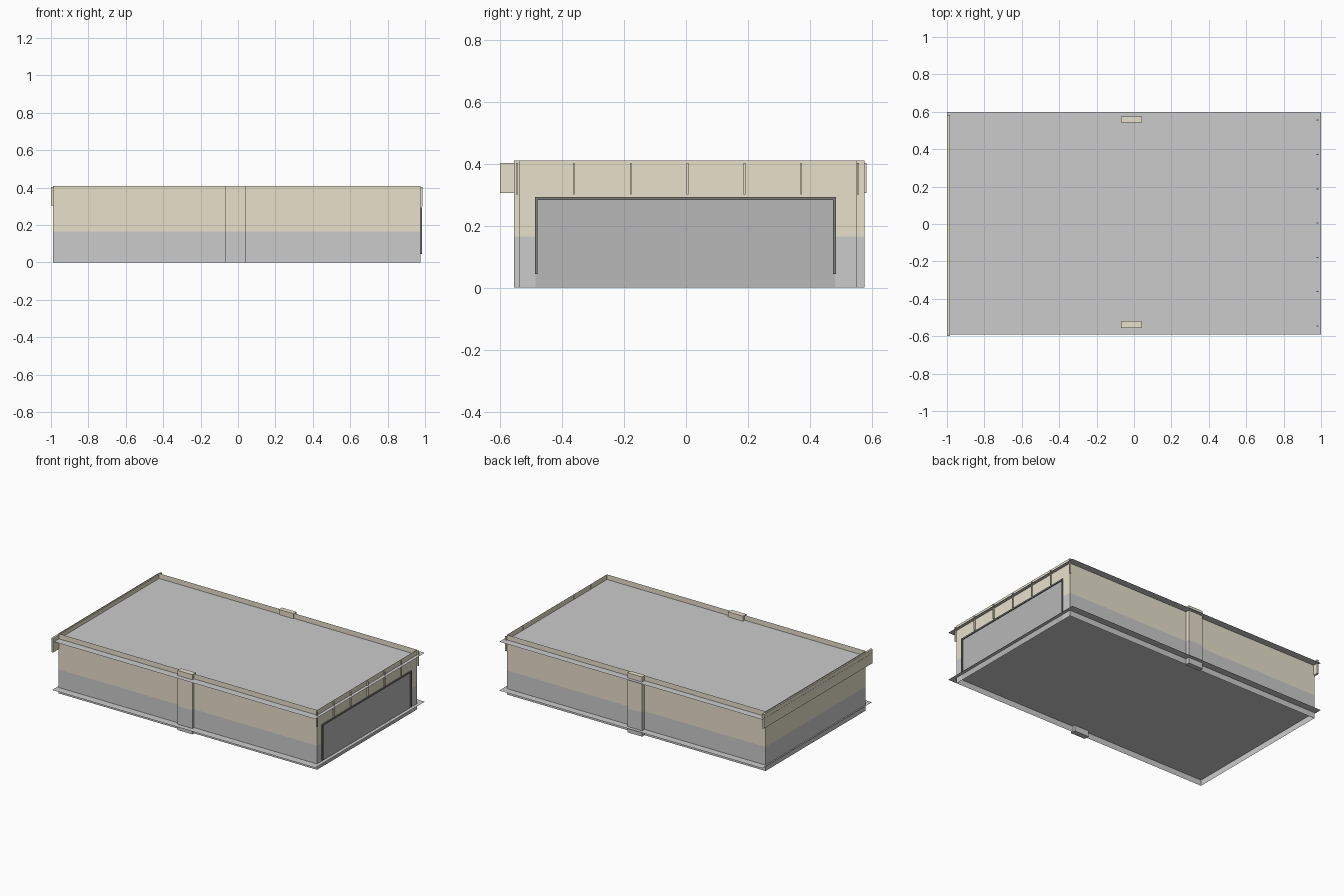
import bpy, bmesh

if "Cube" in bpy.data.objects:
    bpy.data.objects.remove(bpy.data.objects["Cube"])

def material(name, rgb):
    m = bpy.data.materials.new(name)
    m.diffuse_color = (*rgb, 1)
    m.use_nodes = True
    m.node_tree.nodes["Principled BSDF"].inputs["Base Color"].default_value = m.diffuse_color
    return m

BEIGE = material("beige", (0.80, 0.75, 0.60))
DOOR = material("door_grey", (0.48, 0.48, 0.48))
DARK = material("dark_frame", (0.2, 0.2, 0.2))
X0, X1, Y0, Y1 = -0.99, 0.977, -0.537, 0.55     # wall sheets
H, SPLIT = 0.41, 0.165                          # height, colour break

def finish(name, bm, mat=None):
    me = bpy.data.meshes.new(name)
    bm.to_mesh(me)
    bm.free()
    ob = bpy.data.objects.new(name, me)
    bpy.context.collection.objects.link(ob)
    if mat:
        me.materials.append(mat)
    return ob

def box(name, lo, hi, mat=None):
    bm = bmesh.new()
    bmesh.ops.create_cube(bm, size=1)
    for v in bm.verts:
        v.co = [(a + b) / 2 + c * (b - a) for a, b, c in zip(lo, hi, v.co)]
    return finish(name, bm, mat)

def sheet(name, a, b, z0, z1, mat=None):
    # upright sheet from ground point a to ground point b
    bm = bmesh.new()
    bm.faces.new([bm.verts.new(p) for p in ((*a, z0), (*b, z0), (*b, z1), (*a, z1))])
    return finish(name, bm, mat)

def slab(name, z):
    # tiled sheet that overhangs the walls
    bm = bmesh.new()
    bmesh.ops.create_grid(bm, x_segments=12, y_segments=7, size=1)
    for v in bm.verts:
        v.co = (v.co.x, 0.005 + v.co.y * 0.595, z)
    bmesh.ops.split_edges(bm, edges=[e for e in bm.edges if not e.is_boundary])
    return finish(name, bm)

slab("floor", 0.04)
slab("roof", 0.375)

# Walls and pilasters: grey base, beige top
for part, z0, z1, mat in (("lower", 0, SPLIT, None), ("upper", SPLIT, H, BEIGE)):
    sheet(part + "_front_wall", (X0, Y0), (X1, Y0), z0, z1, mat)
    sheet(part + "_back_wall", (X1, Y1), (X0, Y1), z0, z1, mat)
    sheet(part + "_left_wall", (X0, Y1), (X0, Y0), z0, z1, mat)
    sheet(part + "_door_jamb_front", (X1, Y0), (X1, -0.485), z0, min(z1, 0.29), mat)
    sheet(part + "_door_jamb_back", (X1, 0.48), (X1, Y1), z0, min(z1, 0.29), mat)
    box(part + "_front_pilaster", (-0.07, -0.555, z0), (0.042, -0.518, z1), mat)
    box(part + "_back_pilaster", (-0.07, 0.543, z0), (0.042, 0.576, z1), mat)
sheet("wall_above_door", (X1, Y0), (X1, Y1), 0.29, H, BEIGE)

# Wide door with dark frame
sheet("door", (X1, -0.485), (X1, 0.48), 0, 0.29, DOOR)
for y in (-0.487, 0.474):
    box("door_frame_side", (0.972, y, 0.045), (0.983, y + 0.009, 0.283), DARK)
box("door_frame_top", (0.972, -0.487, 0.283), (0.983, 0.483, 0.293), DARK)

# Fascia on the left end, ribs above the door
box("left_fascia", (-0.999, -0.6, 0.305), (-0.985, 0.582, 0.402), BEIGE)
for i in range(7):
    y = -0.545 + i * 1.1 / 6
    box("door_rib", (X1 - 0.002, y - 0.003, 0.3), (0.986, y + 0.003, 0.402), BEIGE)
